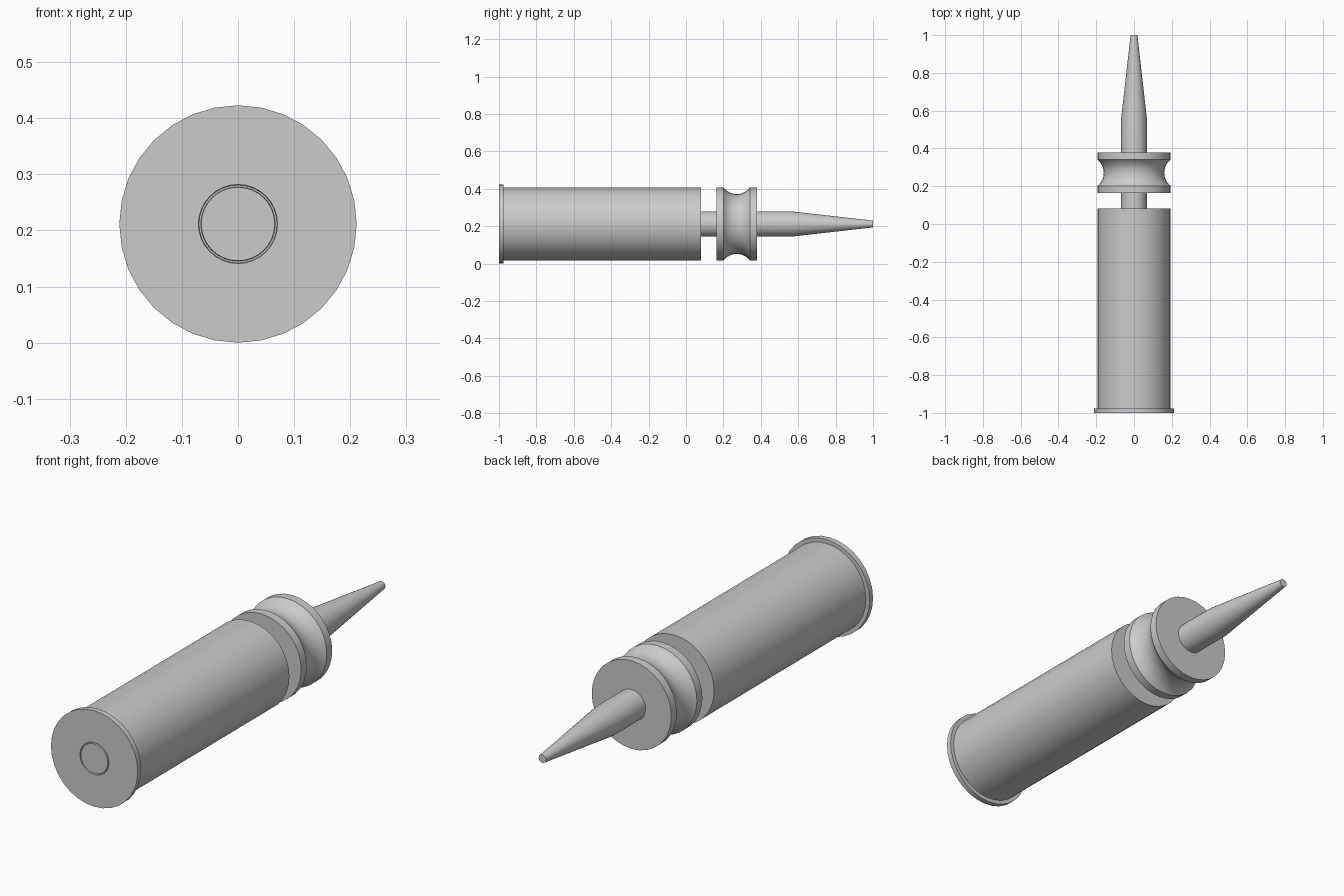
import bpy, bmesh, math

if "Cube" in bpy.data.objects:
    bpy.data.objects.remove(bpy.data.objects["Cube"])

CZ = 0.2115   # height of the long axis
SIDES = 32

grey = bpy.data.materials.new("plain grey")
grey.diffuse_color = (0.6, 0.6, 0.6, 1)
grey.use_nodes = True
grey.node_tree.nodes["Principled BSDF"].inputs["Base Color"].default_value = grey.diffuse_color


def lathe(name, profile):
    """Revolve (radius, y) points around the long axis; radius 0 closes an end."""
    bm = bmesh.new()
    rings = []
    for r, y in profile:
        ring = []
        for i in range(SIDES):
            a = 2 * math.pi * i / SIDES
            ring.append(bm.verts.new((r * math.cos(a), y, CZ + r * math.sin(a))))
        rings.append(ring)
    for a, b in zip(rings, rings[1:]):
        for i in range(SIDES):
            j = (i + 1) % SIDES
            bm.faces.new((a[i], a[j], b[j], b[i]))
    bm.faces.new(rings[0])
    bm.faces.new(rings[-1])
    bmesh.ops.recalc_face_normals(bm, faces=bm.faces)
    mesh = bpy.data.meshes.new(name)
    bm.to_mesh(mesh)
    bm.free()
    mesh.materials.append(grey)
    ob = bpy.data.objects.new(name, mesh)
    bpy.context.collection.objects.link(ob)
    bpy.ops.object.select_all(action='DESELECT')
    ob.select_set(True)
    bpy.context.view_layer.objects.active = ob
    bpy.ops.object.shade_smooth_by_angle(angle=math.radians(30))
    return ob


# Case: primer disc, groove around it, flared rim and long body
lathe("case", [(0.0655, -1.0), (0.0665, -0.992), (0.0695, -0.992), (0.0705, -1.0),
               (0.2115, -1.0), (0.2115, -0.976), (0.194, -0.976), (0.194, 0.081)])

# Rod: straight shaft tapering to a small blunt tip
lathe("rod", [(0.068, 0.07), (0.068, 0.56), (0.018, 1.0)])

# Spool: two rims with a concave arc between them
y0, y1, r_rim, depth = 0.201, 0.341, 0.194, 0.034
half = (y1 - y0) / 2
radius = (half ** 2 + depth ** 2) / (2 * depth)
sweep = math.asin(half / radius)
groove = []
for k in range(13):
    t = sweep * (k / 6 - 1)
    groove.append((r_rim - depth + radius * (1 - math.cos(t)),
                   (y0 + y1) / 2 + radius * math.sin(t)))
lathe("spool", [(r_rim, 0.163)] + groove + [(r_rim, 0.379)])
